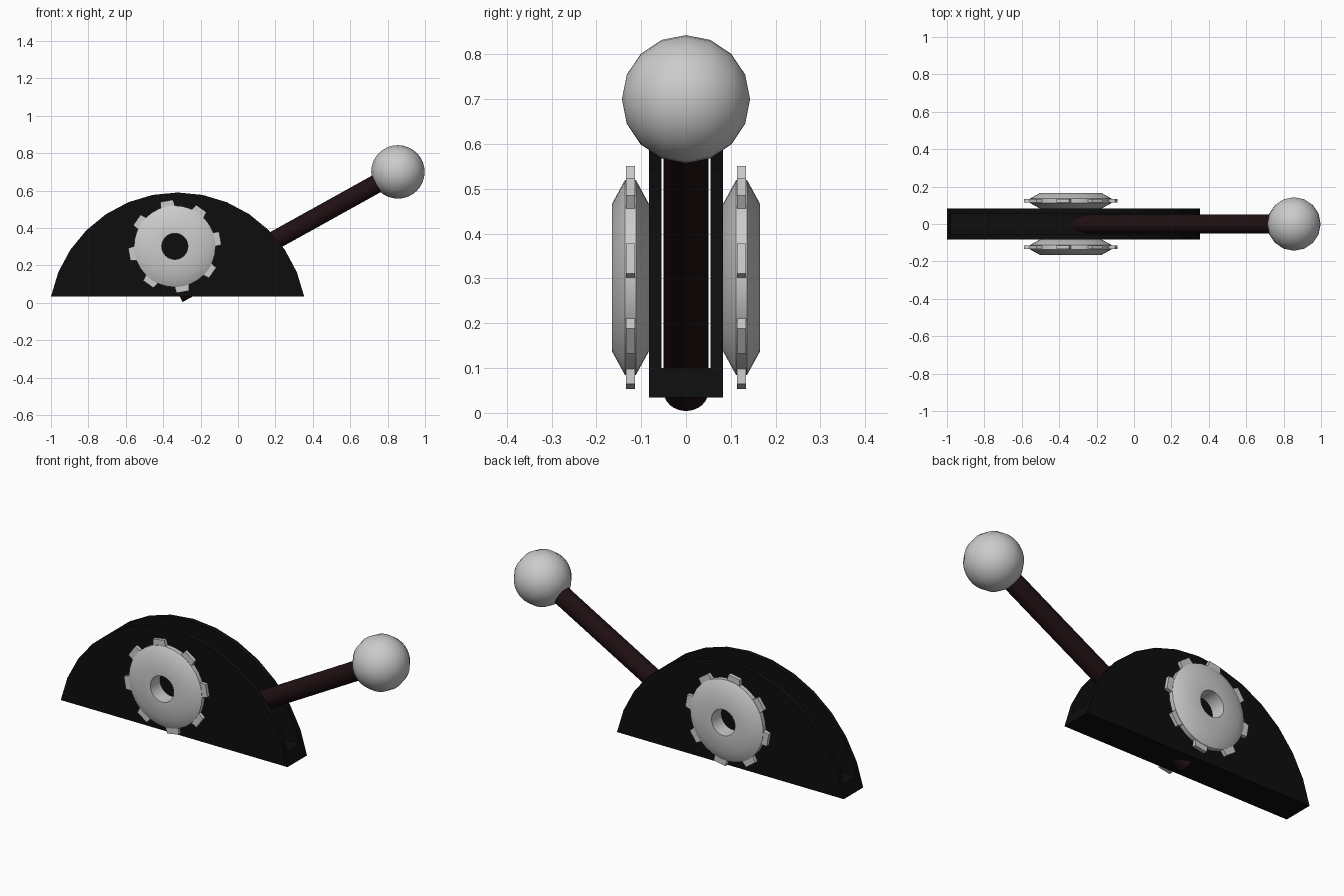
import bpy, bmesh
from math import radians, sin, cos, pi
from mathutils import Vector, Matrix

if "Cube" in bpy.data.objects:
    bpy.data.objects.remove(bpy.data.objects["Cube"])


def material(name, color):
    m = bpy.data.materials.new(name)
    m.diffuse_color = color
    m.use_nodes = True
    m.node_tree.nodes["Principled BSDF"].inputs["Base Color"].default_value = m.diffuse_color
    return m


def finish(bm, name, mat=None, smooth=False):
    bmesh.ops.recalc_face_normals(bm, faces=bm.faces)
    me = bpy.data.meshes.new(name)
    bm.to_mesh(me)
    bm.free()
    ob = bpy.data.objects.new(name, me)
    bpy.context.collection.objects.link(ob)
    if mat:
        me.materials.append(mat)
    bpy.ops.object.select_all(action='DESELECT')
    ob.select_set(True)
    bpy.context.view_layer.objects.active = ob
    if smooth:
        bpy.ops.object.shade_smooth_by_angle(angle=radians(35))
    return ob


def prism(bm, outline, y0, y1):
    """Extrude an x-z outline from y0 to y1."""
    a = [bm.verts.new((x, y0, z)) for x, z in outline]
    b = [bm.verts.new((x, y1, z)) for x, z in outline]
    bm.faces.new(a)
    bm.faces.new(b[::-1])
    for i in range(len(a)):
        j = (i + 1) % len(a)
        bm.faces.new((a[i], a[j], b[j], b[i]))


black = material("black", (0.004, 0.004, 0.004, 1))
maroon = material("dark_maroon", (0.014, 0.005, 0.006, 1))

# Housing: arc of a 32-sided disc, with an open slot above a thin floor
bm = bmesh.new()
arc = [radians(11.25 * i) for i in range(1, 16)]
prism(bm, [(-0.323 + 0.69 * cos(t), -0.1 + 0.69 * sin(t)) for t in arc], -0.083, 0.083)
housing = finish(bm, "housing", black)

bm = bmesh.new()
prism(bm, [(-1.2, 0.1), (0.6, 0.1), (0.6, 0.8), (-1.2, 0.8)], -0.055, 0.055)
cutter = finish(bm, "slot_cutter")
cutter.hide_render = True
mod = housing.modifiers.new("slot", 'BOOLEAN')
mod.operation = 'DIFFERENCE'
mod.solver = 'EXACT'
mod.object = cutter
bpy.context.view_layer.objects.active = housing
bpy.ops.object.modifier_apply(modifier="slot")
bpy.data.objects.remove(cutter)

# Lever rod leaning towards +x
knob_pos = Vector((0.855, 0, 0.70))
foot = Vector((-0.32, 0, 0.048))
axis = knob_pos - foot
bm = bmesh.new()
bmesh.ops.create_cone(
    bm, cap_ends=True, segments=32, radius1=0.05, radius2=0.05, depth=axis.length,
    matrix=Matrix.Translation((knob_pos + foot) / 2)
    @ axis.to_track_quat('Z', 'Y').to_matrix().to_4x4())
finish(bm, "lever", maroon, True)

# Knob
bm = bmesh.new()
bmesh.ops.create_uvsphere(
    bm, u_segments=32, v_segments=8, radius=0.143,
    matrix=Matrix.Translation(knob_pos) @ Matrix.Rotation(pi / 2, 4, 'X'))
finish(bm, "knob", None, True)


# Gears: turned ring with a round bore and eight thin teeth
def gear(name, y):
    centre = Vector((-0.338, y, 0.302))
    bm = bmesh.new()
    profile = [(0.07, -0.041), (0.165, -0.041), (0.218, -0.012),
               (0.218, 0.012), (0.165, 0.041), (0.07, 0.041)]
    n = 32
    rings = [[bm.verts.new(centre + Vector((r * cos(2 * pi * i / n), h, r * sin(2 * pi * i / n))))
              for r, h in profile] for i in range(n)]
    for i in range(n):
        p, q = rings[i], rings[(i + 1) % n]
        for k in range(len(profile)):
            m = (k + 1) % len(profile)
            bm.faces.new((p[k], p[m], q[m], q[k]))
    for i in range(8):
        t = radians(10 + 45 * i)
        u, v = Vector((cos(t), 0, sin(t))), Vector((-sin(t), 0, cos(t)))
        pts = [u * r + v * s + centre for r, s in
               ((0.2, -0.04), (0.247, -0.034), (0.247, 0.034), (0.2, 0.04))]
        prism(bm, [(p.x, p.z) for p in pts], y - 0.01, y + 0.01)
    return finish(bm, name, None, True)


gear("front_gear", -0.124)
gear("back_gear", 0.124)
